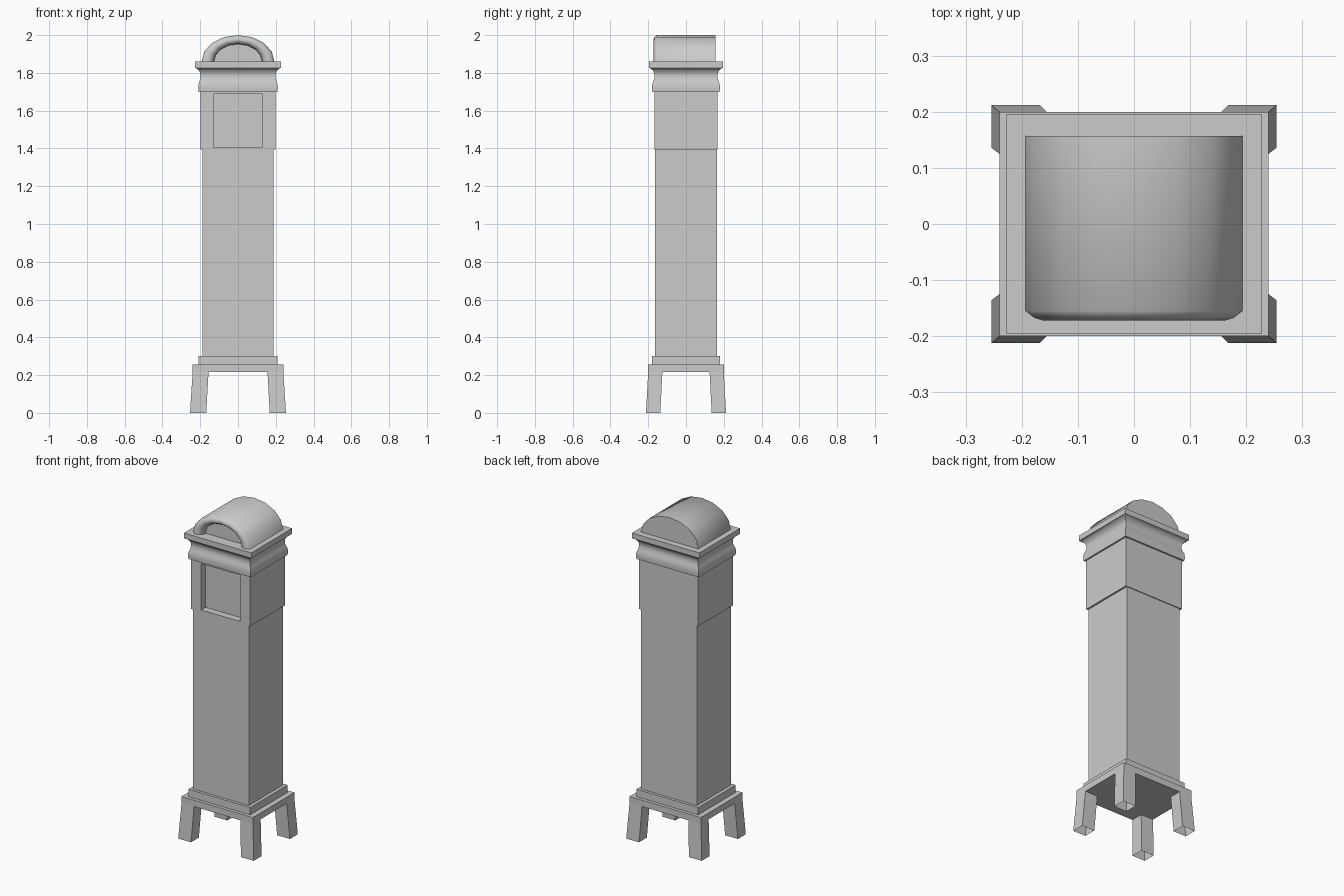
import bpy, bmesh, math

if "Cube" in bpy.data.objects:
    bpy.data.objects.remove(bpy.data.objects["Cube"])


def loft(name, rings, cap_start=True, cap_end=True, smooth=None):
    """Skin a list of equal-length closed point rings into one object."""
    bm = bmesh.new()
    loops = [[bm.verts.new(p) for p in ring] for ring in rings]
    n = len(loops[0])
    for a, b in zip(loops, loops[1:]):
        for i in range(n):
            j = (i + 1) % n
            bm.faces.new((a[i], a[j], b[j], b[i]))
    if cap_start:
        bm.faces.new(loops[0])
    if cap_end:
        bm.faces.new(loops[-1])
    bmesh.ops.recalc_face_normals(bm, faces=bm.faces)
    mesh = bpy.data.meshes.new(name)
    bm.to_mesh(mesh)
    bm.free()
    obj = bpy.data.objects.new(name, mesh)
    bpy.context.collection.objects.link(obj)
    if smooth:
        bpy.ops.object.select_all(action='DESELECT')
        obj.select_set(True)
        bpy.context.view_layer.objects.active = obj
        bpy.ops.object.shade_smooth_by_angle(angle=math.radians(smooth))
    return obj


def flat_rect(x0, x1, y0, y1, z):
    return [(x0, y0, z), (x1, y0, z), (x1, y1, z), (x0, y1, z)]


def centred(hx, hy, z):
    return flat_rect(-hx, hx, -hy, hy, z)


def upright_rect(hx, z0, z1, y):
    return [(-hx, y, z0), (hx, y, z0), (hx, y, z1), (-hx, y, z1)]


def block(name, hx, hy, z0, z1):
    return loft(name, [centred(hx, hy, z0), centred(hx, hy, z1)])


# Splayed legs, open underneath
for sx, side in ((-1, "left"), (1, "right")):
    for sy, end in ((-1, "front"), (1, "back")):
        loft(f"{end}_{side}_leg",
             [flat_rect(sx * 0.168, sx * 0.254, sy * 0.136, sy * 0.212, 0),
              flat_rect(sx * 0.156, sx * 0.24, sy * 0.125, sy * 0.2, 0.216)],
             cap_start=False, cap_end=False)

# Stepped base and tall trunk
block("base_plate", 0.24, 0.2, 0.216, 0.255)
block("base_step", 0.208, 0.18, 0.255, 0.30)
block("trunk", 0.188, 0.163, 0.30, 1.40)

# Head with a recessed square window in the front
loft("head", [upright_rect(0.199, 1.395, 1.70, 0.168),
              upright_rect(0.199, 1.395, 1.70, -0.168),
              upright_rect(0.13, 1.407, 1.688, -0.168),
              upright_rect(0.13, 1.407, 1.688, -0.125)])

# Crown moulding: (projection from head, height)
profile = [(0.010, 1.70), (0.012, 1.72), (0.010, 1.742), (0.004, 1.757),
           (-0.001, 1.775), (-0.001, 1.793), (0.005, 1.809),
           (0.015, 1.820), (0.023, 1.825), (0.028, 1.827), (0.028, 1.86)]
loft("crown_moulding", [centred(0.199 + d, 0.168 + d, z) for d, z in profile],
     smooth=40)


# Arched top with a rounded rim around a sunken front panel
def arch(s, y):
    return [(0.193 * s * math.cos(math.pi * i / 8), y,
             1.86 + 0.14 * s * math.sin(math.pi * i / 8)) for i in range(9)]


loft("arched_top", [arch(1, 0.157), arch(1, -0.155), arch(0.92, -0.167),
                    arch(0.83, -0.172), arch(0.74, -0.165),
                    arch(0.67, -0.15), arch(0.66, -0.13)], smooth=60)
